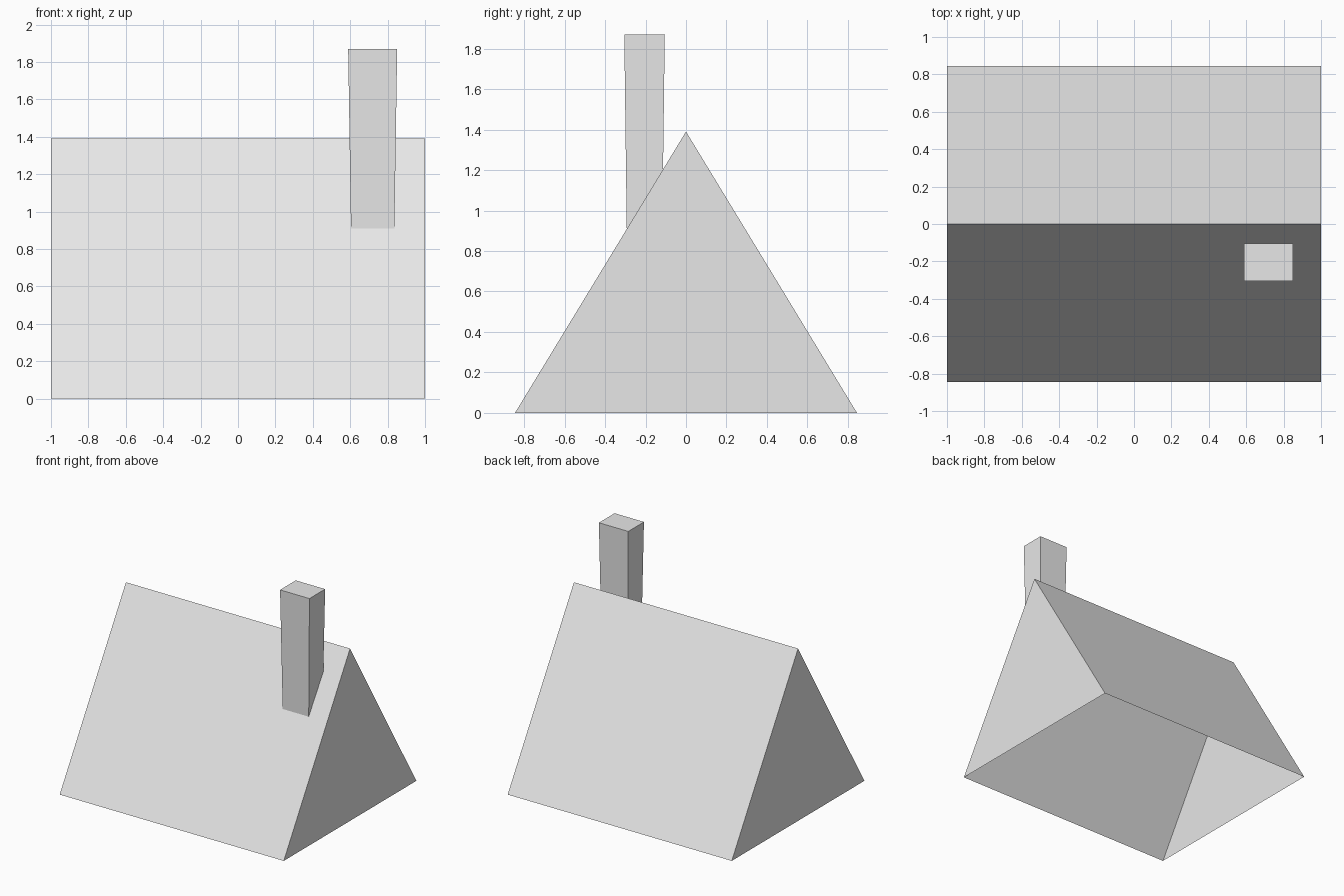
import bpy

cube = bpy.data.objects.get("Cube")
if cube:
    bpy.data.objects.remove(cube)

HALF_LENGTH, HALF_DEPTH, RIDGE = 1.0, 0.845, 1.39

grey = bpy.data.materials.new("plain_grey")
grey.use_nodes = True
colour = (0.8, 0.8, 0.8, 1)
grey.diffuse_color = colour
grey.node_tree.nodes["Principled BSDF"].inputs["Base Color"].default_value = colour


def add_part(name, verts, faces):
    mesh = bpy.data.meshes.new(name)
    mesh.from_pydata(verts, [], faces)
    mesh.materials.append(grey)
    part = bpy.data.objects.new(name, mesh)
    bpy.context.collection.objects.link(part)
    return part


# Roof: triangular prism, open underneath
profile = [(-HALF_DEPTH, 0), (HALF_DEPTH, 0), (0, RIDGE)]
roof_verts = [(x, y, z) for x in (HALF_LENGTH, -HALF_LENGTH) for y, z in profile]
add_part("roof", roof_verts, [(0, 1, 2), (5, 4, 3), (1, 4, 5, 2), (0, 2, 5, 3)])


# Chimney: box flaring slightly to the top, its open foot sunk into the roof
def ring(half_x, half_y, z):
    cx, cy = 0.72, -0.205
    return [(cx + sx * half_x, cy + sy * half_y, z)
            for sx, sy in ((-1, -1), (1, -1), (1, 1), (-1, 1))]


chimney_verts = ring(0.115, 0.087, 0.85) + ring(0.131, 0.1, 1.87)
sides = [(i, (i + 1) % 4, (i + 1) % 4 + 4, i + 4) for i in range(4)]
add_part("chimney", chimney_verts, sides + [(4, 5, 6, 7)])
